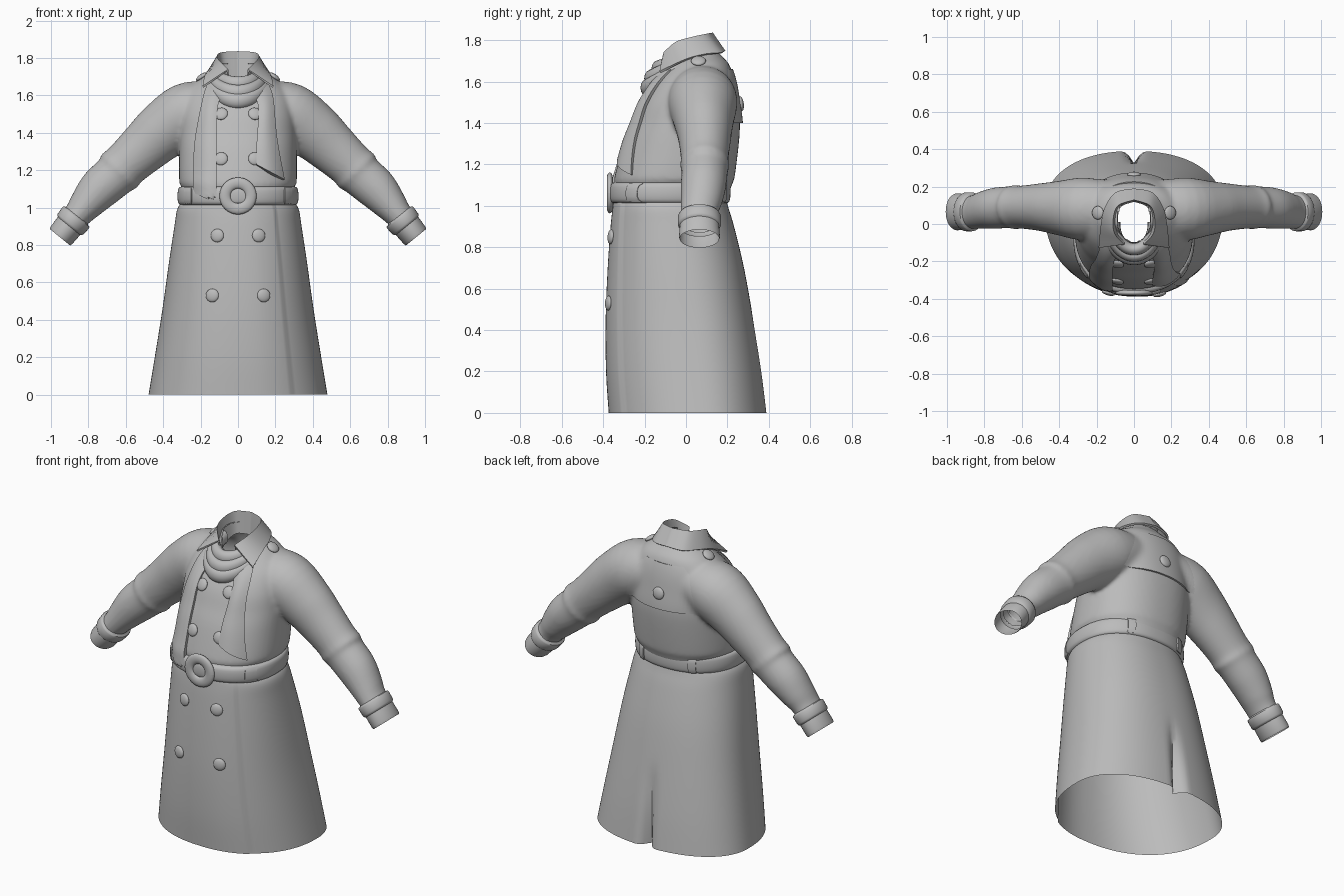
import bpy, bmesh, math
from mathutils import Vector
from mathutils.bvhtree import BVHTree

cube = bpy.data.objects.get("Cube")
if cube:
    bpy.data.objects.remove(cube)

cloth = bpy.data.materials.new("grey cloth")
cloth.use_nodes = True
GREY = (0.5, 0.5, 0.5, 1)
cloth.diffuse_color = GREY
cloth.node_tree.nodes["Principled BSDF"].inputs["Base Color"].default_value = GREY


def make(name, verts, faces, angle=50):
    mesh = bpy.data.meshes.new(name)
    mesh.from_pydata([tuple(v) for v in verts], [], faces)
    bm = bmesh.new()
    bm.from_mesh(mesh)
    bmesh.ops.recalc_face_normals(bm, faces=bm.faces)
    bm.to_mesh(mesh)
    bm.free()
    return finish(name, mesh, angle)


def finish(name, mesh, angle=50):
    mesh.materials.clear()
    mesh.materials.append(cloth)
    mesh.shade_smooth()
    mesh.set_sharp_from_angle(angle=math.radians(angle))
    obj = bpy.data.objects.new(name, mesh)
    bpy.context.collection.objects.link(obj)
    return obj


def loft(name, rings, caps=False):
    n = len(rings[0])
    verts = [p for r in rings for p in r]
    faces = [(i*n + j, i*n + (j+1) % n, (i+1)*n + (j+1) % n, (i+1)*n + j)
             for i in range(len(rings) - 1) for j in range(n)]
    if caps:
        faces += [tuple(range(n)), tuple(range(len(verts) - n, len(verts)))]
    return make(name, verts, faces)


def oval(z, hw, front, back, mid=None, n=96, power=2.25):
    """Egg-shaped ring, widest at y = mid."""
    if mid is None:
        mid = (front + back) / 2
    ring = []
    for i in range(n):
        a = 2 * math.pi * i / n
        c, s = math.cos(a), math.sin(a)
        x = hw * math.copysign(abs(c) ** (2 / power), c)
        reach = back - mid if s > 0 else front - mid
        ring.append(Vector((x, mid + reach * abs(s) ** (2 / power), z)))
    return ring


def smooth_table(rows, steps=5):
    """Catmull-Rom interpolation of table rows."""
    out = []
    for i in range(len(rows) - 1):
        a, b, c, d = (rows[max(0, min(len(rows) - 1, i + k))] for k in (-1, 0, 1, 2))
        for s in range(steps):
            t = s / steps
            out.append([q + t * (r - p) / 2 + t*t * (p - 2.5*q + 2*r - w/2)
                        + t**3 * (1.5*(q - r) + (w - p) / 2)
                        for p, q, r, w in zip(a, b, c, d)])
    return out + [list(rows[-1])]


def bvh_of(obj):
    return BVHTree.FromPolygons([v.co for v in obj.data.vertices],
                                [p.vertices[:] for p in obj.data.polygons])


def modify(obj):
    """Bake the modifiers of an object into its mesh."""
    dg = bpy.context.evaluated_depsgraph_get()
    mesh = bpy.data.meshes.new_from_object(obj.evaluated_get(dg))
    name = obj.name
    bpy.data.objects.remove(obj)
    return finish(name, mesh)


# Skirt with a vent at the back and an overlapping front edge on its left
skirt_rows = [(0, .478, -.365, .39, .08), (.2, .445, -.378, .365, .06), (.45, .405, -.38, .325, .03),
              (.7, .37, -.37, .28, -.01), (.9, .34, -.356, .232, -.05), (.99, .325, -.346, .205, -.07),
              (1.03, .30, -.34, .195, -.07), (1.06, .285, -.33, .19, -.07)]
skirt_rings = []
for row in smooth_table(skirt_rows):
    ring = oval(*row, n=160)
    for p in ring:
        across = p.x / row[1]
        if p.y > 0 and p.z < .47:
            p.y -= .065 * (1 - p.z / .47) * max(0, 1 - abs(p.x) / .07) ** 2
        elif p.y < 0 and across < .6:
            p.y -= .011 * min(1, max(0, across + .7))
    skirt_rings.append(ring)
skirt = loft("skirt", skirt_rings)

# Upper body and sleeves fused into one shell
body_rows = [(1.04, .285, -.335, .20), (1.11, .30, -.345, .225), (1.14, .314, -.345, .235),
             (1.3, .314, -.30, .255), (1.4, .312, -.26, .26), (1.5, .305, -.22, .25),
             (1.6, .28, -.155, .235), (1.68, .21, -.085, .21), (1.725, .145, -.06, .17),
             (1.77, .10, -.05, .13)]
body = loft("upper_body", [oval(*r) for r in smooth_table(body_rows)], True)

arm_rows = [(.14, .08, 1.54, .14, .15), (.27, .08, 1.50, .168, .168), (.40, .085, 1.41, .156, .145),
            (.50, .09, 1.322, .139, .127), (.60, .09, 1.23, .125, .115), (.635, .09, 1.195, .13, .118),
            (.66, .09, 1.17, .118, .112), (.74, .085, 1.10, .112, .11), (.81, .075, 1.02, .092, .10),
            (.855, .065, .965, .076, .09), (.91, .065, .90, .068, .088)]


def tube(rows, side, n=40):
    rings = []
    for i, (x, y, z, r, ry) in enumerate(rows):
        a, b = rows[max(0, i - 1)], rows[min(len(rows) - 1, i + 1)]
        d = Vector((b[0] - a[0], 0, b[2] - a[2])).normalized()
        up = Vector((-d.z, 0, d.x))
        ring = []
        for k in range(n):
            t = 2 * math.pi * k / n
            p = Vector((x, y, z)) + up * r * math.cos(t) + Vector((0, ry * math.sin(t), 0))
            ring.append(Vector((p.x * side, p.y, p.z)))
        rings.append(ring)
    return rings


bm = bmesh.new()
bm.from_mesh(body.data)
for side in (1, -1):
    arm = loft("sleeve", tube(smooth_table(arm_rows, 4), side), True)
    bm.from_mesh(arm.data)
    bpy.data.objects.remove(arm)
bm.to_mesh(body.data)
bm.free()
remesh = body.modifiers.new("fuse", 'REMESH')
remesh.mode = 'VOXEL'
remesh.voxel_size = .012
soft = body.modifiers.new("soften", 'SMOOTH')
soft.iterations = 6
body = modify(body)
body_bvh = bvh_of(body)

# Open the waist, the neck and the sleeve ends
bm = bmesh.new()
bm.from_mesh(body.data)
axis = Vector((.65, 0, -.76))
end = Vector((.91, .065, .90))
gone = []
for f in bm.faces:
    c = f.calc_center_median()
    wrist = Vector((abs(c.x), c.y, c.z)) - end
    neck = (c.x / .09) ** 2 + ((c.y - .02) / .115) ** 2 < 1 and c.z > 1.6
    if neck or (c.z < 1.06 and abs(c.x) < .4) or (wrist.dot(axis) > -.02 and c.z < 1.1 and abs(c.x) > .6):
        gone.append(f)
bmesh.ops.delete(bm, geom=gone, context='FACES')
bm.to_mesh(body.data)
bm.free()

# Cuffs with a raised strap
for side, label in ((1, "left"), (-1, "right")):
    rows = [(.855, .065, .961, .07, .085)]
    for t, r, ry in ((0, .074, .088), (.004, .088, .100), (.012, .091, .104), (.055, .088, .104),
                     (.063, .083, .10), (.067, .077, .095), (.13, .074, .099), (.142, .07, .095)):
        rows.append((.86 + .65*t, .065, .955 - .8*t, r, ry))
    loft(label + "_cuff", tube(rows, side))

# Belt
belt_rows = [(1.012, .30, -.345, .195), (1.022, .318, -.368, .21), (1.06, .324, -.374, .215),
             (1.102, .318, -.368, .212), (1.113, .30, -.345, .198)]
belt = loft("belt", [oval(*r) for r in smooth_table(belt_rows, 3)])
skirt_bvh, belt_bvh = bvh_of(skirt), bvh_of(belt)


def drape(name, rows, tree, face=-1, cols=16, thick=.02, puff=0):
    """Cloth panel laid on a surface; rows are left x, left z, right x, right z, lift."""
    verts, faces = [], []
    table = smooth_table(rows, 6)
    for xl, zl, xr, zr, lift in table:
        for j in range(cols + 1):
            t = j / cols
            x, z = xl + t * (xr - xl), zl + t * (zr - zl)
            hit = tree.ray_cast(Vector((x, face * 2, z)), Vector((0, -face, 0)))[0]
            y = hit.y if hit else 0
            verts.append((x, y + face * (lift + puff * math.sin(math.pi * t)), z))
    w = cols + 1
    for i in range(len(table) - 1):
        for j in range(cols):
            faces.append((i*w + j, i*w + j + 1, (i+1)*w + j + 1, (i+1)*w + j))
    obj = make(name, verts, faces)
    out = sum(p.normal.y for p in obj.data.polygons) * face
    mod = obj.modifiers.new("thickness", 'SOLIDIFY')
    mod.thickness = thick
    mod.offset = -1 if out > 0 else 1
    return modify(obj)


# Scarf ends, back storm flap and belt loops
drape("right_scarf_end", [(-.165, 1.66, -.08, 1.61, .012), (-.19, 1.58, -.11, 1.53, .02),
      (-.23, 1.37, -.115, 1.34, .02), (-.24, 1.2, -.115, 1.15, .022),
      (-.24, 1.08, -.11, 1.02, .048)], body_bvh, thick=.03, puff=.012)
drape("left_scarf_end", [(.08, 1.61, .165, 1.66, .012), (.11, 1.53, .19, 1.58, .02),
      (.10, 1.35, .21, 1.37, .02), (.10, 1.23, .25, 1.15, .02)], body_bvh, thick=.03, puff=.012)
drape("storm_flap", [(-.2, 1.66, .2, 1.66, -.01), (-.25, 1.6, .25, 1.6, -.008),
      (-.28, 1.5, .28, 1.5, -.006), (-.28, 1.40, .28, 1.40, -.003)], body_bvh, 1, 28, .01, .018)
for x, face in ((-.27, -1), (.27, -1), (-.17, 1), (.17, 1)):
    drape("belt_loop", [(x - .02, 1.108, x + .02, 1.108, .008), (x - .02, 1.018, x + .02, 1.018, .008)],
          belt_bvh, face, 4, .012)


# Buttons
def button(point, normal, r=.036):
    bm = bmesh.new()
    bmesh.ops.create_uvsphere(bm, u_segments=24, v_segments=12, radius=1)
    turn = Vector((0, 0, 1)).rotation_difference(normal)
    for v in bm.verts:
        v.co = point + turn @ Vector((v.co.x * r, v.co.y * r, v.co.z * .014))
    mesh = bpy.data.meshes.new("button")
    bm.to_mesh(mesh)
    bm.free()
    finish("button", mesh)


spots = [(.11, .85, skirt_bvh, -1), (.137, .53, skirt_bvh, -1), (.09, 1.5, body_bvh, -1), (.09, 1.26, body_bvh, -1)]
for x, z, tree, face in [(s * a, *rest) for a, *rest in spots for s in (1, -1)] + [(0, 1.49, body_bvh, 1)]:
    p, nrm, _, _ = tree.ray_cast(Vector((x, 2 * face, z)), Vector((0, -face, 0)))
    button(p + nrm * (.014 if face > 0 else .003), nrm)
for x in (-.19, .19):
    p, nrm, _, _ = body_bvh.ray_cast(Vector((x, .06, 3)), Vector((0, 0, -1)))
    button(p + nrm * .006, nrm)


# Rounded tubes along a path: buckle ring and scarf folds
def path_tube(name, path, rx, ry, start=0, sweep=2 * math.pi, n=48, m=14):
    rings = []
    for i in range(n + 1):
        p, out, side = path(start + sweep * i / n)
        rings.append([p + out * rx * math.cos(2*math.pi*k/m) + side * ry * math.sin(2*math.pi*k/m)
                      for k in range(m)])
    loft(name, rings)


def buckle_path(a):
    out = Vector((math.cos(a), 0, math.sin(a)))
    return Vector((0, -.368, 1.062)) + out * .069, out, Vector((0, 1, 0))


path_tube("buckle", buckle_path, .03, .015)
for hw, front, zf, zb in ((.105, -.135, 1.66, 1.70), (.128, -.17, 1.615, 1.68), (.145, -.188, 1.57, 1.66)):
    def fold_path(a):
        s = math.sin(a)
        z = zb + (zf - zb) * max(0, -s) ** 1.3
        out = Vector((math.cos(a), s, 0)).normalized()
        return Vector((hw * math.cos(a), -front * s, z)), out, Vector((0, 0, 1))
    path_tube("scarf_fold", fold_path, .032, .042, math.pi - .1, math.pi + .2)

# Turned-down collar: inner stand, fold line and leaf edge
neck_line = [(0, .125, 1.70), (.075, .095, 1.70), (.092, .02, 1.68), (.078, -.06, 1.67), (.05, -.09, 1.67)]
fold_line = [(0, .13, 1.83), (.085, .10, 1.825), (.112, .03, 1.81), (.105, -.05, 1.785), (.055, -.11, 1.735)]
leaf_line = [(0, .185, 1.745), (.095, .165, 1.737), (.15, .09, 1.73), (.172, 0, 1.705), (.187, -.125, 1.645)]
lines = [smooth_table(line, 6) for line in (neck_line, fold_line, leaf_line)]
full = [[(-x, y, z) for x, y, z in reversed(line[1:])] + line for line in lines]
w = len(full[0])
collar = make("collar", [p for line in full for p in line],
              [(i*w + j, i*w + j + 1, (i+1)*w + j + 1, (i+1)*w + j) for i in (0, 1) for j in range(w - 1)], 80)
mod = collar.modifiers.new("thickness", 'SOLIDIFY')
mod.thickness = .012
mod.offset = 0
modify(collar)
